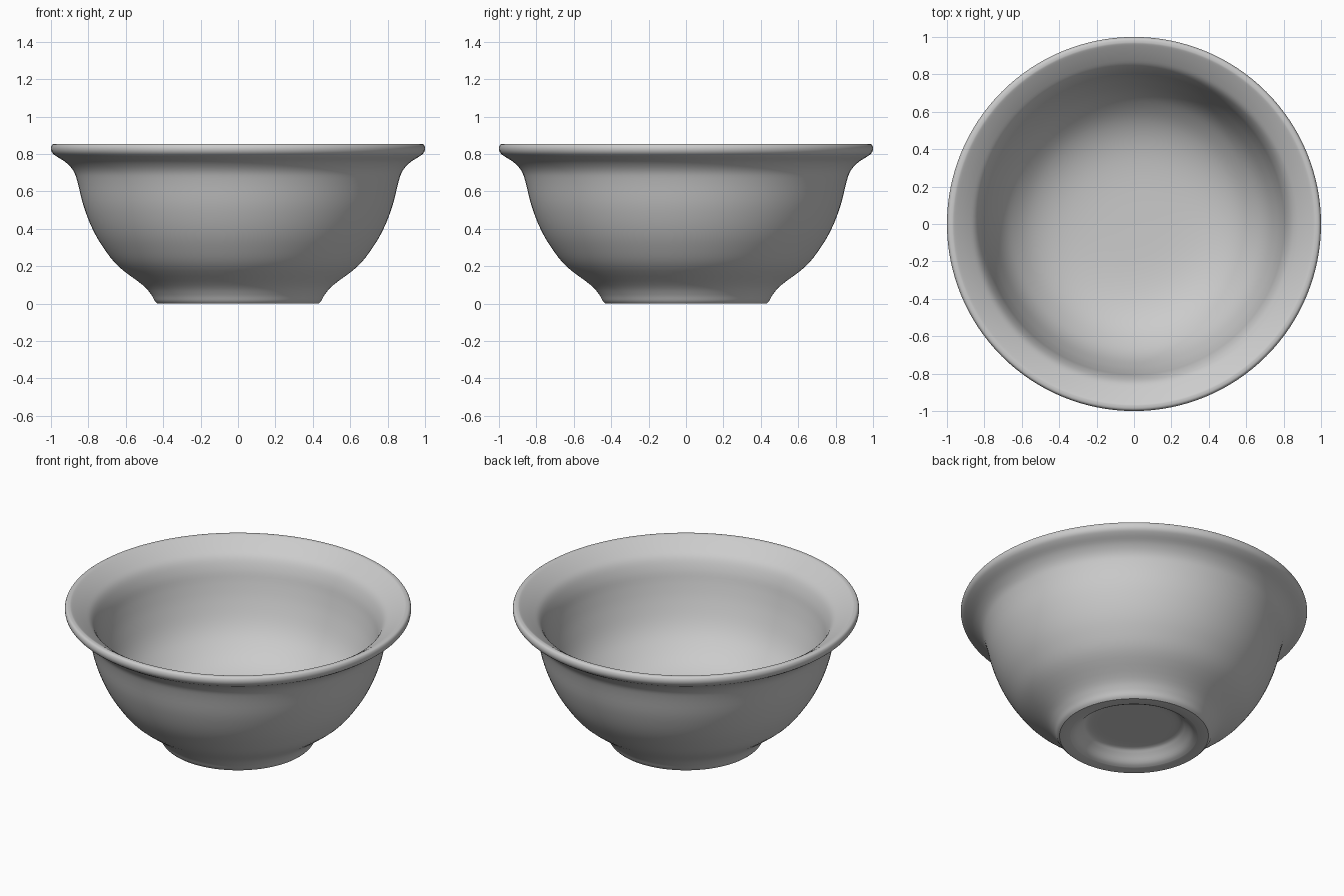
import bpy, bmesh, math
from mathutils import Vector

if "Cube" in bpy.data.objects:
    bpy.data.objects.remove(bpy.data.objects["Cube"])

SEGMENTS = 128


def smooth_path(points, steps=4):
    """Catmull-Rom curve through (radius, height) points."""
    p = [Vector(q) for q in points]
    p = [p[0]] + p + [p[-1]]
    path = []
    for a, b, c, d in zip(p, p[1:], p[2:], p[3:]):
        for i in range(steps):
            t = i / steps
            path.append(0.5 * (2 * b + (c - a) * t + (2 * a - 5 * b + 4 * c - d) * t**2
                               + (3 * b - a - 3 * c + d) * t**3))
    return path + [p[-1]]


def lathe(name, path):
    """Revolve a profile that starts and ends on the z axis."""
    bm = bmesh.new()
    verts = [bm.verts.new((r, 0, z)) for r, z in path]
    edges = [bm.edges.new(pair) for pair in zip(verts, verts[1:])]
    bmesh.ops.spin(bm, geom=verts + edges, cent=(0, 0, 0), axis=(0, 0, 1),
                   angle=math.tau, steps=SEGMENTS)
    bmesh.ops.remove_doubles(bm, verts=bm.verts, dist=0.0002)
    bmesh.ops.recalc_face_normals(bm, faces=bm.faces)
    mesh = bpy.data.meshes.new(name)
    bm.to_mesh(mesh)
    bm.free()
    obj = bpy.data.objects.new(name, mesh)
    bpy.context.collection.objects.link(obj)
    bpy.context.view_layer.objects.active = obj
    obj.select_set(True)
    bpy.ops.object.shade_smooth_by_angle(angle=math.radians(40))
    return obj


# Recessed underside and foot ring
underside = [(0, 0.08), (0.14, 0.08), (0.26, 0.078), (0.30, 0.055),
             (0.34, 0.015), (0.37, 0.0)]
# Outer wall, from the foot up to the flared lip
outside = [(0.43, 0.0), (0.445, 0.015), (0.465, 0.05), (0.51, 0.10),
           (0.64, 0.20), (0.72, 0.30), (0.778, 0.40), (0.825, 0.52),
           (0.858, 0.65), (0.88, 0.71), (0.92, 0.755), (0.97, 0.787)]
# Rounded rim
rim = [(0.993, 0.807), (1.0, 0.83), (0.993, 0.85), (0.975, 0.855), (0.955, 0.848)]
# Inner wall and floor
inside = [(0.89, 0.805), (0.845, 0.765), (0.815, 0.70), (0.795, 0.62),
          (0.765, 0.52), (0.715, 0.40), (0.65, 0.31), (0.55, 0.225),
          (0.42, 0.17), (0.25, 0.145), (0, 0.14)]

lathe("bowl", smooth_path(underside) + smooth_path(outside + rim + inside))
